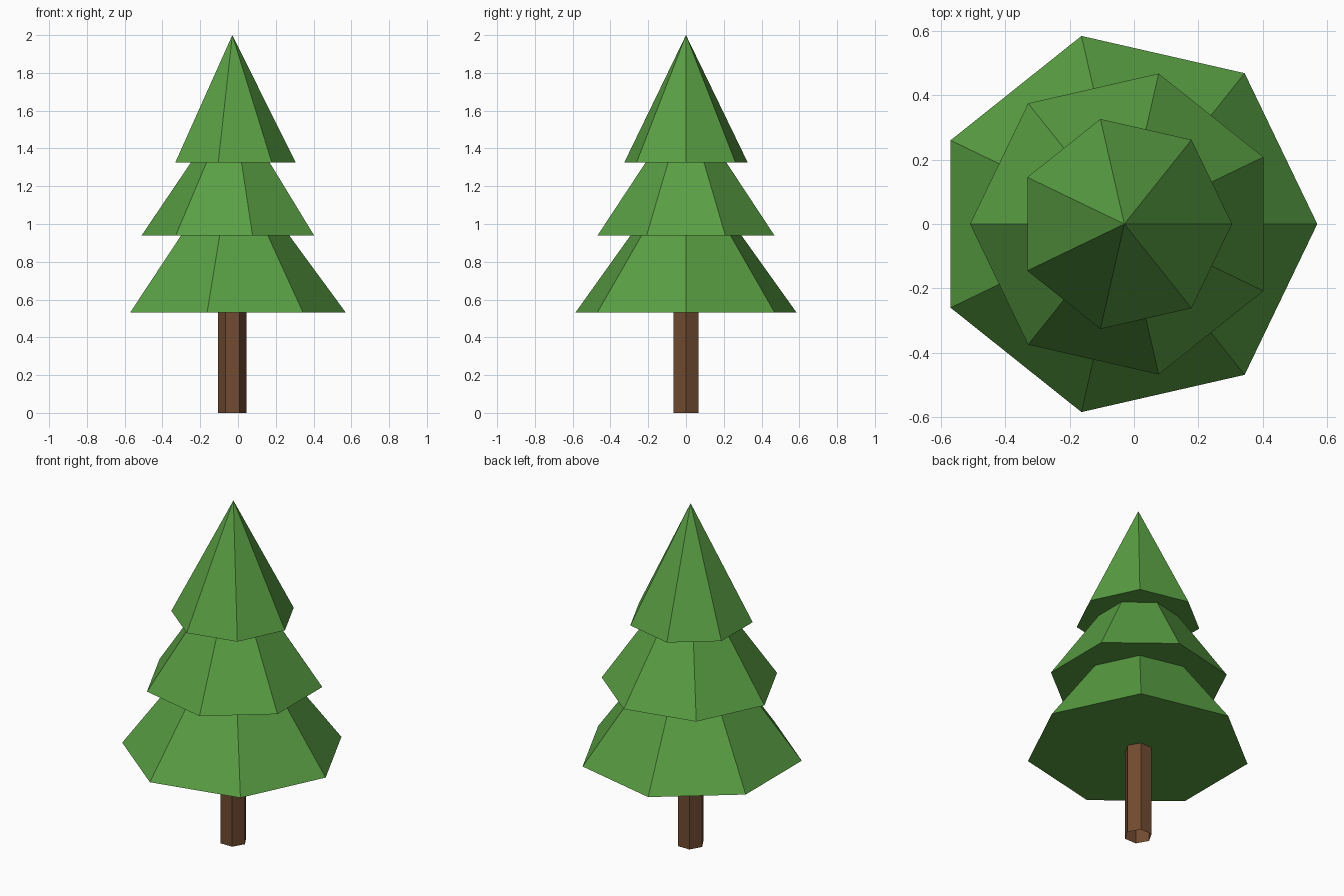
import bpy
import bmesh
from math import cos, sin, pi, tau

cube = bpy.data.objects.get("Cube")
if cube:
    bpy.data.objects.remove(cube, do_unlink=True)

AXIS_X = -0.03  # the odd-sided tiers put the trunk axis slightly off centre


def make_material(name, color):
    mat = bpy.data.materials.new(name)
    mat.use_nodes = True
    mat.diffuse_color = color
    bsdf = mat.node_tree.nodes["Principled BSDF"]
    bsdf.inputs["Base Color"].default_value = color
    bsdf.inputs["Roughness"].default_value = 0.9
    return mat


def add_part(name, bm, mat):
    bmesh.ops.recalc_face_normals(bm, faces=bm.faces)
    mesh = bpy.data.meshes.new(name)
    bm.to_mesh(mesh)
    bm.free()
    mesh.materials.append(mat)
    obj = bpy.data.objects.new(name, mesh)
    obj.location.x = AXIS_X
    bpy.context.collection.objects.link(obj)


def add_ring(bm, sides, radius, z, turn=0):
    """Ring of corners, the first one at the turn angle from +x."""
    angles = [turn + tau * i / sides for i in range(sides)]
    return [bm.verts.new((radius * cos(a), radius * sin(a), z)) for a in angles]


def add_tier(name, radius, z_low, z_tip, turn, mat):
    """Seven-sided foliage cone with a flat underside."""
    bm = bmesh.new()
    rim = add_ring(bm, 7, radius, z_low, turn)
    tip = bm.verts.new((0, 0, z_tip))
    bm.faces.new(rim)
    for a, b in zip(rim, rim[1:] + rim[:1]):
        bm.faces.new((a, b, tip))
    add_part(name, bm, mat)


leaf_green = make_material("leaf green", (0.1, 0.345, 0.056, 1))
bark_brown = make_material("bark brown", (0.165, 0.07, 0.03, 1))

# Six-sided trunk, open at the foot
trunk = bmesh.new()
foot = add_ring(trunk, 6, 0.075, 0)
head = add_ring(trunk, 6, 0.075, 0.535)
trunk.faces.new(head)
for i in range(6):
    j = (i + 1) % 6
    trunk.faces.new((foot[i], foot[j], head[j], head[i]))
add_part("trunk", trunk, bark_brown)

# Three foliage tiers, the middle one turned half way round
add_tier("lower_foliage", 0.6, 0.532, 1.35, 0, leaf_green)
add_tier("middle_foliage", 0.48, 0.94, 1.65, pi, leaf_green)
add_tier("upper_foliage", 0.335, 1.326, 2.0, 0, leaf_green)
